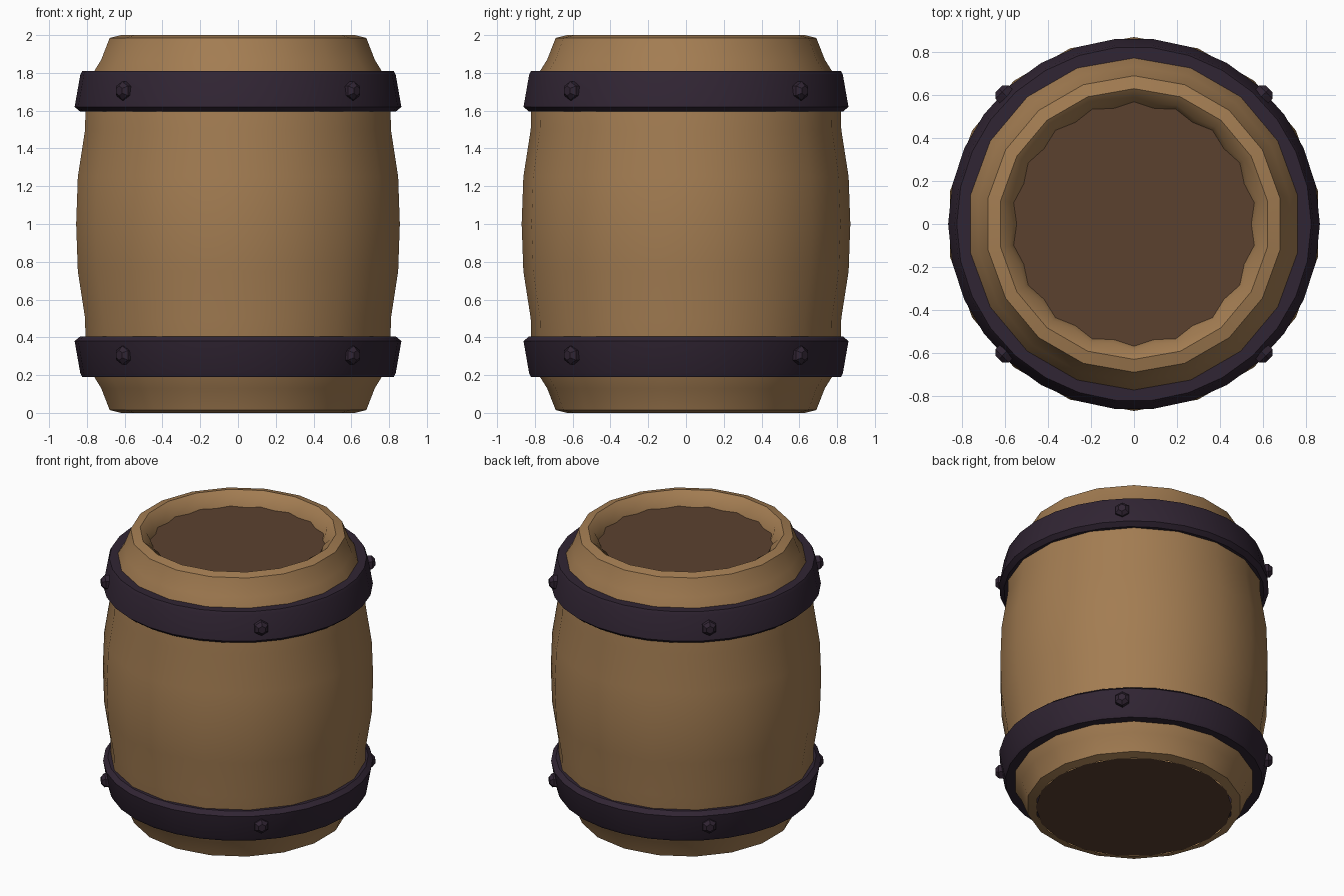
import bpy, bmesh, math
from mathutils import Matrix, Vector

if "Cube" in bpy.data.objects:
    bpy.data.objects.remove(bpy.data.objects["Cube"])


def material(name, rgb):
    m = bpy.data.materials.new(name)
    m.diffuse_color = (*rgb, 1)
    m.use_nodes = True
    m.node_tree.nodes["Principled BSDF"].inputs["Base Color"].default_value = m.diffuse_color
    return m


WOOD = material("warm wood", (0.365, 0.203, 0.084))
BROWN = material("dark brown", (0.105, 0.053, 0.028))
IRON = material("dark iron", (0.030, 0.018, 0.033))


def finish(bm, name, mat, angle=35):
    bmesh.ops.recalc_face_normals(bm, faces=bm.faces)
    me = bpy.data.meshes.new(name)
    bm.to_mesh(me)
    bm.free()
    me.materials.append(mat)
    ob = bpy.data.objects.new(name, me)
    bpy.context.collection.objects.link(ob)
    bpy.ops.object.select_all(action='DESELECT')
    bpy.context.view_layer.objects.active = ob
    ob.select_set(True)
    bpy.ops.object.shade_smooth_by_angle(angle=math.radians(angle))
    return ob


def lathe(name, profile, sides, mat, start=0.0, closed=False, odd=None, angle=35):
    """Spin (radius, z) points; odd scales the radius of every second vertex per ring."""
    bm = bmesh.new()
    rings = []
    for j, (r, z) in enumerate(profile):
        ring = []
        for i in range(sides):
            a = start + 2 * math.pi * i / sides
            s = r * (odd[j] if odd and i % 2 else 1)
            ring.append(bm.verts.new((s * math.cos(a), s * math.sin(a), z)))
        rings.append(ring)
    pairs = list(zip(rings, rings[1:]))
    if closed:
        pairs.append((rings[-1], rings[0]))
    for a, b in pairs:
        for i in range(sides):
            k = (i + 1) % sides
            bm.faces.new((a[i], a[k], b[k], b[i]))
    return finish(bm, name, mat, angle)


def disc(name, r, z, sides, mat):
    bm = bmesh.new()
    bmesh.ops.create_circle(bm, cap_ends=True, segments=sides, radius=r,
                            matrix=Matrix.Translation((0, 0, z)) @ Matrix.Rotation(math.pi / 2, 4, 'Z'))
    if z < 1:
        bmesh.ops.reverse_faces(bm, faces=bm.faces)
    me = bpy.data.meshes.new(name)
    bm.to_mesh(me)
    bm.free()
    me.materials.append(mat)
    bpy.context.collection.objects.link(bpy.data.objects.new(name, me))


# bulging wooden body, symmetric about mid height
upper = [(0.87, 1.0), (0.861, 1.25), (0.822, 1.5), (0.82, 1.62),
         (0.785, 1.79), (0.735, 1.87), (0.69, 1.985), (0.63, 2.0)]
body = [(r, 2 - z) for r, z in reversed(upper[1:])] + upper
lathe("barrel_body", body, 18, WOOD, math.pi / 2, angle=50)

# wavy inner wall of the rim, and the recessed lid
c = math.cos(math.pi / 18)
lathe("rim_inner_wall", [(0.63, 2.0), (0.588, 1.96), (0.565, 1.90)], 36, WOOD,
      math.pi / 2, odd=[c, 0.96, 0.96])
disc("lid", 0.575, 1.91, 36, BROWN)
disc("base", 0.63, 0.0, 18, BROWN)

# iron hoops, wider towards the middle of the barrel
hoop = [(0.74, 1.81), (0.825, 1.81), (0.835, 1.79), (0.865, 1.62), (0.835, 1.595), (0.74, 1.595)]
lathe("top_hoop", hoop, 30, IRON, closed=True, angle=30)
lathe("bottom_hoop", [(r, 2 - z) for r, z in hoop], 30, IRON, closed=True, angle=30)

# hexagonal rivets on the diagonals of each hoop
for label, z in (("top", 1.705), ("bottom", 0.305)):
    for i in range(4):
        a = math.pi / 4 + i * math.pi / 2
        out = Vector((math.cos(a), math.sin(a), 0))
        turn = out.to_track_quat('Z', 'Y').to_matrix().to_4x4()
        bm = bmesh.new()
        for r1, r2, d0, d1 in ((0.05, 0.05, 0.80, 0.868), (0.05, 0.026, 0.868, 0.89)):
            mid = Matrix.Translation(out * (d0 + d1) / 2 + Vector((0, 0, z)))
            bmesh.ops.create_cone(bm, cap_ends=True, segments=6, radius1=r1, radius2=r2,
                                  depth=d1 - d0, matrix=mid @ turn)
        finish(bm, f"{label}_rivet_{i + 1}", IRON, 20)
